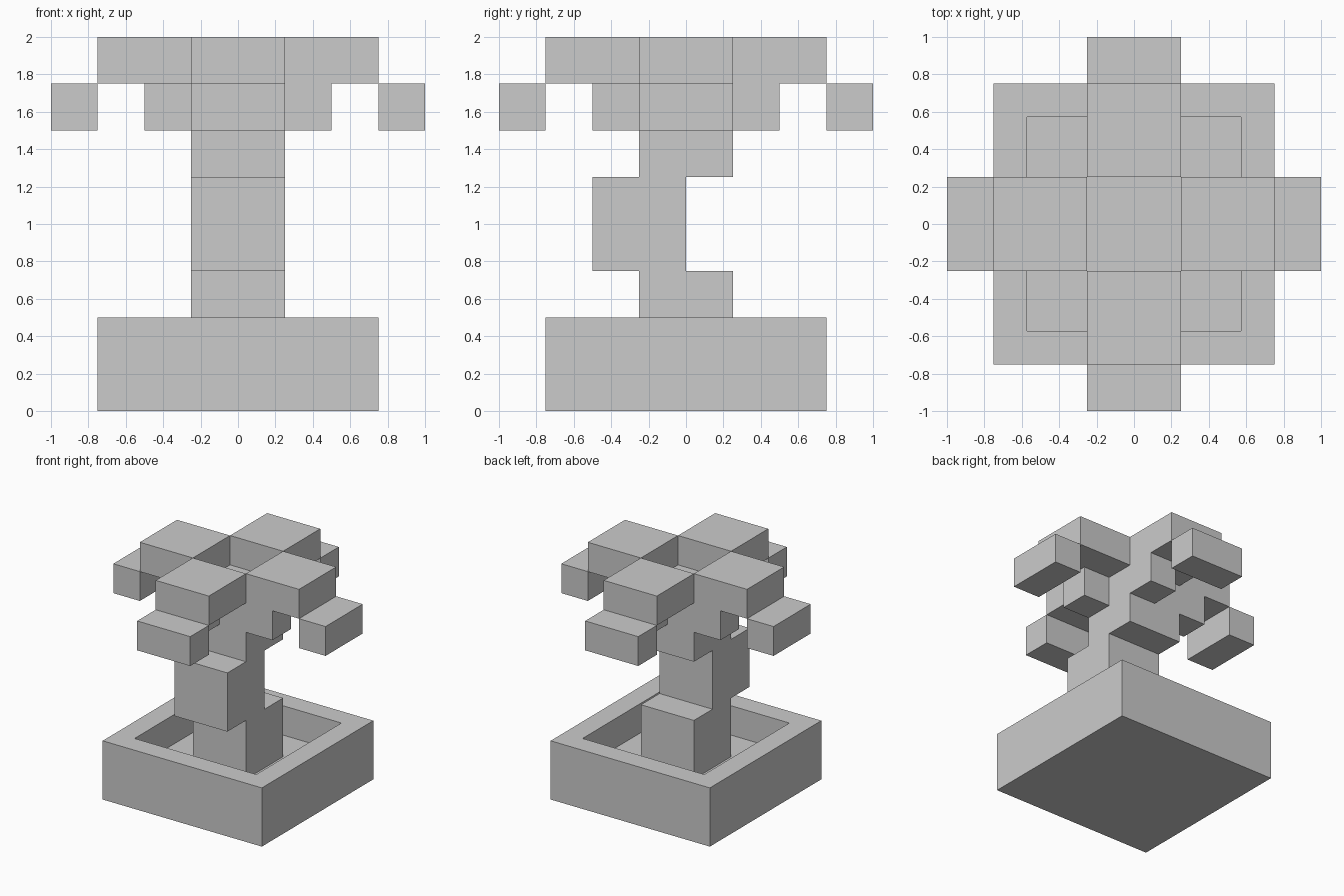
import bpy, bmesh
from mathutils import Matrix, Vector

if "Cube" in bpy.data.objects:
    bpy.data.objects.remove(bpy.data.objects["Cube"])


def finish(bm, name):
    bmesh.ops.recalc_face_normals(bm, faces=bm.faces)
    mesh = bpy.data.meshes.new(name)
    bm.to_mesh(mesh)
    bm.free()
    obj = bpy.data.objects.new(name, mesh)
    bpy.context.collection.objects.link(obj)
    return obj


def box_bm(lo, hi):
    lo, hi = Vector(lo), Vector(hi)
    bm = bmesh.new()
    bmesh.ops.create_cube(bm, size=1)
    bmesh.ops.scale(bm, vec=hi - lo, verts=bm.verts)
    bmesh.ops.translate(bm, vec=(lo + hi) / 2, verts=bm.verts)
    return bm


# Square planter: inset the top face, then push it down to the soil level
bm = box_bm((-0.75, -0.75, 0), (0.75, 0.75, 0.5))
bm.normal_update()
top = max(bm.faces, key=lambda f: f.calc_center_median().z)
bmesh.ops.inset_region(bm, faces=[top], thickness=0.25)
ext = bmesh.ops.extrude_face_region(bm, geom=[top])["geom"]
bmesh.ops.delete(bm, geom=[top], context='FACES_ONLY')
bmesh.ops.translate(bm, vec=(0, 0, -0.25),
                    verts=[g for g in ext if isinstance(g, bmesh.types.BMVert)])
finish(bm, "planter")

# Crooked trunk: side profile (y, z) extruded across x
profile = [(-0.25, 0.25), (0.25, 0.25), (0.25, 0.75), (0, 0.75), (0, 1.25),
           (0.25, 1.25), (0.25, 1.75), (-0.25, 1.75), (-0.25, 1.25),
           (-0.5, 1.25), (-0.5, 0.75), (-0.25, 0.75)]
bm = bmesh.new()
face = bm.faces.new([bm.verts.new((-0.25, y, z)) for y, z in profile])
ext = bmesh.ops.extrude_face_region(bm, geom=[face])["geom"]
bmesh.ops.translate(bm, vec=(0.5, 0, 0),
                    verts=[g for g in ext if isinstance(g, bmesh.types.BMVert)])
finish(bm, "trunk")

# Four fronds around the trunk: leaf, drooping tip and off-centre stalk
parts = {
    "frond_leaf": ((0.25, -0.25, 1.75), (0.75, 0.25, 2.0)),
    "frond_tip": ((0.75, -0.25, 1.5), (1.0, 0.25, 1.75)),
    "frond_stalk": ((0.25, -0.25, 1.5), (0.5, 0.0, 1.75)),
}
quarter = Matrix(((0, -1, 0), (1, 0, 0), (0, 0, 1)))
for i, side in enumerate(("right", "back", "left", "front")):
    for name, (lo, hi) in parts.items():
        bm = box_bm(lo, hi)
        for _ in range(i):
            bmesh.ops.transform(bm, matrix=quarter.to_4x4(), verts=bm.verts)
        finish(bm, f"{name}_{side}")
